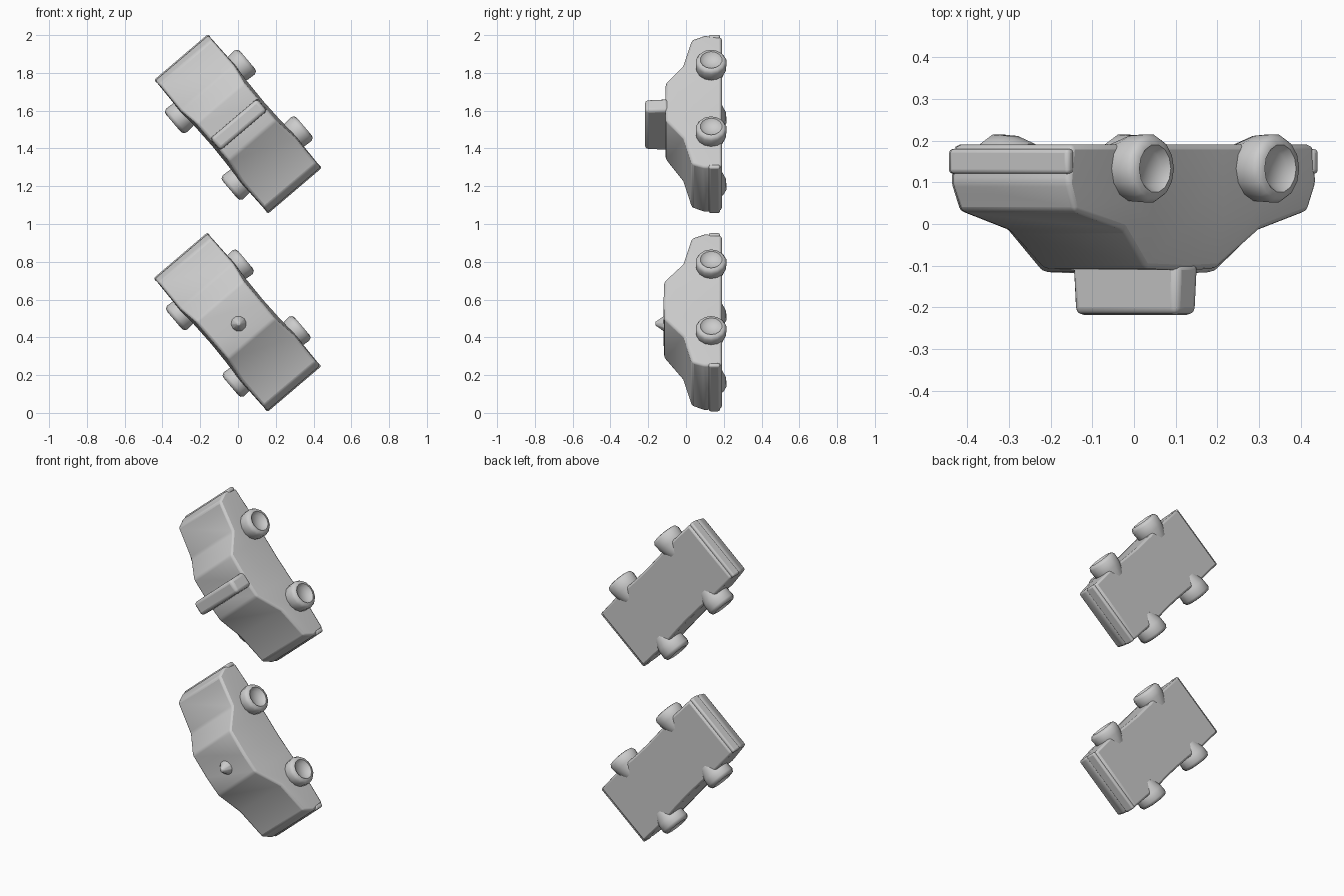
import bpy, bmesh, math
from mathutils import Matrix, Vector

if "Cube" in bpy.data.objects:
    bpy.data.objects.remove(bpy.data.objects["Cube"])

ANG = math.radians(49.6)
C, S = math.cos(ANG), math.sin(ANG)


def frame(cx, cz):
    # car axes: local x = length, y = width, z = height (towards world -y)
    return Matrix(((C, S, 0, cx), (0, 0, -1, 0), (-S, C, 0, cz), (0, 0, 0, 1)))


def finish(bm, name, mat, bevel=0, segments=2, angle=30):
    bmesh.ops.recalc_face_normals(bm, faces=bm.faces)
    bm.transform(mat)
    me = bpy.data.meshes.new(name)
    bm.to_mesh(me)
    bm.free()
    ob = bpy.data.objects.new(name, me)
    bpy.context.collection.objects.link(ob)
    bpy.context.view_layer.objects.active = ob
    ob.select_set(True)
    if bevel:
        m = ob.modifiers.new("soft_edges", 'BEVEL')
        m.width, m.segments = bevel, segments
        m.limit_method = 'ANGLE'
        m.angle_limit = math.radians(25)
    bpy.ops.object.shade_smooth_by_angle(angle=math.radians(angle))
    ob.select_set(False)
    return ob


def body(name, mat, roof):
    # stations: length position, hood/roof height, half width low, half width top
    stations = [(-0.46, 0.0, 0.185, 0.182), (-0.25, 0.015, 0.19, 0.185),
                (-0.145, roof, 0.183, 0.165), (0.0, roof + 0.004, 0.18, 0.165),
                (0.115, roof, 0.183, 0.163), (0.25, 0.015, 0.19, 0.183),
                (0.46, 0.0, 0.185, 0.182)]
    bm = bmesh.new()
    rings = []
    for u, h, w, wt in stations:
        end = abs(u) > 0.4
        s = math.copysign(1, u)
        top = -0.03 if end else h
        belt = -0.1 if end else -0.01 if h > 0.05 else -0.05
        ut = u - s * 0.03 if end else u
        pts = [(u - s * 0.012 * end, -w, -0.19), (u, -w, belt), (ut, -wt, top),
               (ut, wt, top), (u, w, belt), (u - s * 0.012 * end, w, -0.19)]
        rings.append([bm.verts.new(p) for p in pts])
    for a, b in zip(rings, rings[1:]):
        for i in range(6):
            j = (i + 1) % 6
            bm.faces.new((a[i], a[j], b[j], b[i]))
    for r in (rings[0], rings[-1]):
        bm.faces.new((r[0], r[1], r[4], r[5]))
        bm.faces.new((r[1], r[2], r[3], r[4]))
    return finish(bm, name, mat, 0.012, 2, 50)


def wheel(name, mat, u, side, reach):
    # dished wheel: (distance out, radius) revolved about the axle
    prof = [(0.13, 0.06), (0.19, 0.08), (reach - 0.02, 0.083), (reach - 0.004, 0.074),
            (reach, 0.058), (reach - 0.018, 0.042), (reach - 0.02, 0.0)]
    n = 14
    bm = bmesh.new()
    rings = []
    for w, r in prof[:-1]:
        rings.append([bm.verts.new((u + r * math.cos(2 * math.pi * k / n), side * w,
                                    -0.133 + r * math.sin(2 * math.pi * k / n)))
                      for k in range(n)])
    for a, b in zip(rings, rings[1:]):
        for k in range(n):
            bm.faces.new((a[k], a[(k + 1) % n], b[(k + 1) % n], b[k]))
    bm.faces.new(rings[0])
    hub = bm.verts.new((u, side * prof[-1][0], -0.133))
    for k in range(n):
        bm.faces.new((rings[-1][k], rings[-1][(k + 1) % n], hub))
    return finish(bm, name, mat, angle=60)


def box(name, mat, centre, size, bevel, taper=1.0):
    bm = bmesh.new()
    bmesh.ops.create_cube(bm, size=1)
    for v in bm.verts:
        k = taper if v.co.z > 0 else 1
        v.co = Vector((v.co.x * size[0] * k, v.co.y * size[1] * k, v.co.z * size[2])) + Vector(centre)
    return finish(bm, name, mat, bevel, 3, 50)


for label, cx, cz, roof, reach in (("upper", 0.0, 1.53, 0.107, 0.258),
                                   ("lower", -0.003, 0.48, 0.115, 0.247)):
    m = frame(cx, cz)
    body(label + "_car_body", m, roof)
    for end, u in (("rear", -0.225), ("front", 0.238)):
        for sname, s in (("left", -1), ("right", 1)):
            wheel(f"{label}_{end}_{sname}_wheel", m, u, s, reach)
    # bumpers along both ends
    for end, s in (("rear", -1), ("front", 1)):
        box(f"{label}_{end}_bumper", m, (s * 0.452, 0, -0.15), (0.026, 0.375, 0.06), 0.01)

# roof sign bar on the upper car
box("roof_sign", frame(0, 1.53), (0.005, 0, 0.155), (0.085, 0.335, 0.125), 0.018, 0.96)

# small roof lamp on the lower car
bm = bmesh.new()
bmesh.ops.create_cone(bm, cap_ends=True, segments=10, radius1=0.045, radius2=0.01, depth=0.05,
                      matrix=Matrix.Translation((0.01, 0, 0.137)))
finish(bm, "roof_lamp", frame(-0.003, 0.48), 0.005, 2, 60)
